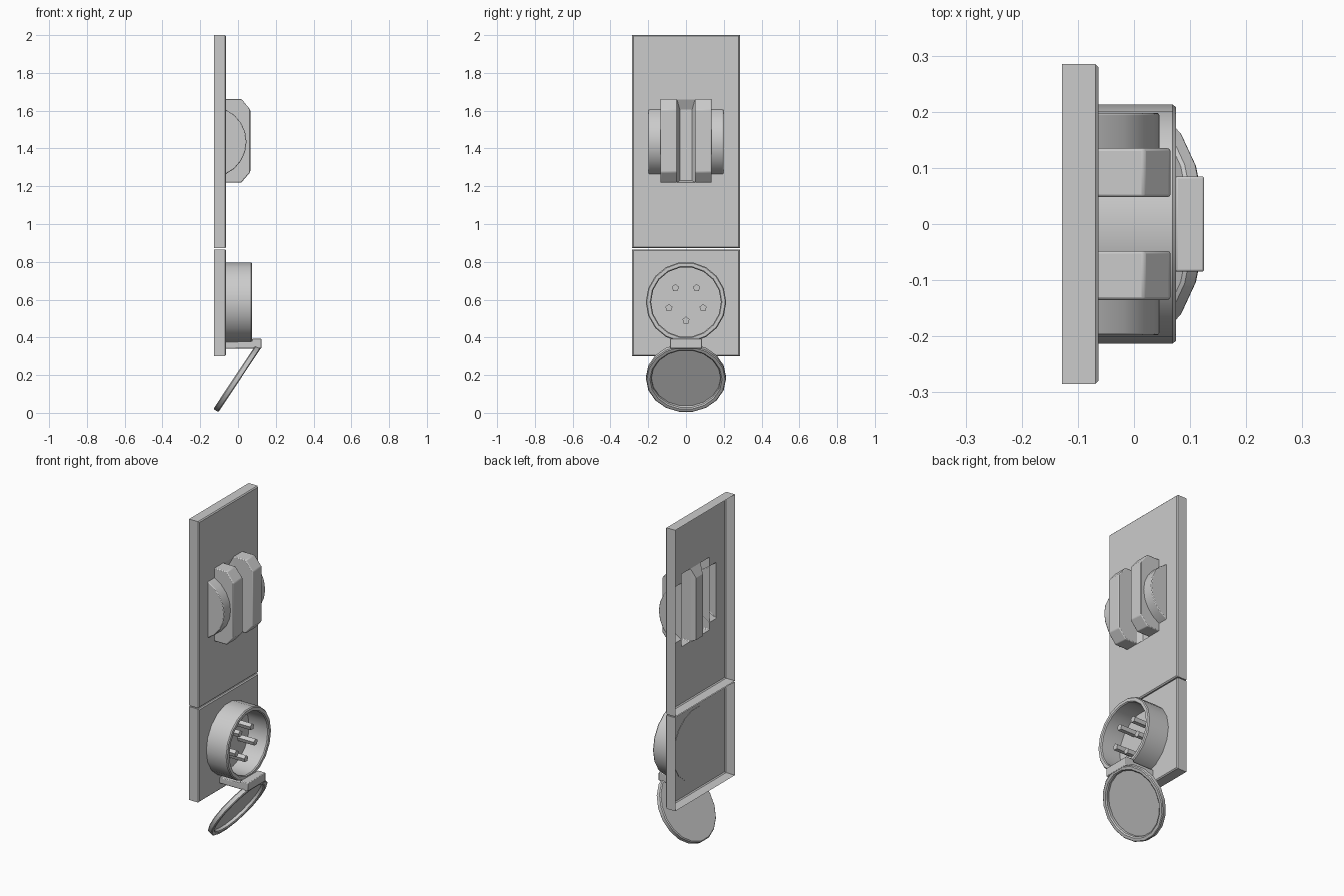
import bpy, bmesh, math
from mathutils import Matrix, Vector

if "Cube" in bpy.data.objects:
    bpy.data.objects.remove(bpy.data.objects["Cube"])

grey = bpy.data.materials.new("light grey")
grey.diffuse_color = (0.6, 0.6, 0.6, 1)
grey.use_nodes = True
grey.node_tree.nodes["Principled BSDF"].inputs["Base Color"].default_value = grey.diffuse_color
FRONT, BACK = -0.063, -0.128


def finish(name, bm, bevel=0, smooth=True):
    bmesh.ops.recalc_face_normals(bm, faces=bm.faces)
    me = bpy.data.meshes.new(name)
    bm.to_mesh(me)
    bm.free()
    ob = bpy.data.objects.new(name, me)
    bpy.context.collection.objects.link(ob)
    me.materials.append(grey)
    if bevel:
        mod = ob.modifiers.new("bevel", 'BEVEL')
        mod.width, mod.segments, mod.limit_method = bevel, 2, 'ANGLE'
        mod.angle_limit = math.radians(28)
    if smooth:
        bpy.ops.object.select_all(action='DESELECT')
        ob.select_set(True)
        bpy.context.view_layer.objects.active = ob
        bpy.ops.object.shade_smooth_by_angle(angle=math.radians(30))
    return ob


def plate(name, ys, zs, is_hole=lambda y, z: False, b=0.006):
    """Shallow tray, open at the back, with openings in its front."""
    bm = bmesh.new()
    cy, cz = (ys[0] + ys[-1]) / 2, (zs[0] + zs[-1]) / 2
    v = [[bm.verts.new((FRONT, y, z)) for z in zs] for y in ys]
    for i in range(len(ys) - 1):
        for j in range(len(zs) - 1):
            if not is_hole((ys[i] + ys[i+1]) / 2, (zs[j] + zs[j+1]) / 2):
                bm.faces.new((v[i][j], v[i+1][j], v[i+1][j+1], v[i][j+1]))
    # rounded rim, then the side walls
    rim = [e for e in bm.edges if any(
        all(abs(p.co[a] - lim) < 1e-5 for p in e.verts)
        for a, lim in ((1, ys[0]), (1, ys[-1]), (2, zs[0]), (2, zs[-1])))]
    y0, y1, z0, z1 = ys[0], ys[-1], zs[0], zs[-1]
    for step, x in ((b, FRONT - b), (0, BACK)):
        out = bmesh.ops.extrude_edge_only(bm, edges=rim)["geom"]
        for p in [g for g in out if isinstance(g, bmesh.types.BMVert)]:
            p.co.x = x
            if step:
                if abs(p.co.y - y0) < 1e-5 or abs(p.co.y - y1) < 1e-5:
                    p.co.y += math.copysign(step, p.co.y - cy)
                if abs(p.co.z - z0) < 1e-5 or abs(p.co.z - z1) < 1e-5:
                    p.co.z += math.copysign(step, p.co.z - cz)
        rim = [g for g in out if isinstance(g, bmesh.types.BMEdge)]
    return finish(name, bm, smooth=False)


def prism(name, profile, y0, y1, bevel, open_back=True):
    """Extrude an x-z profile along y."""
    bm = bmesh.new()
    a = [bm.verts.new((x, y0, z)) for x, z in profile]
    c = [bm.verts.new((x, y1, z)) for x, z in profile]
    n = len(profile)
    bm.faces.new(a)
    bm.faces.new(c[::-1])
    for i in range(n):
        j = (i + 1) % n
        if open_back and abs(profile[i][0] - FRONT) + abs(profile[j][0] - FRONT) < 1e-5:
            continue
        bm.faces.new((a[i], a[j], c[j], c[i]))
    return finish(name, bm, bevel)


def lathe(name, profile, n, matrix):
    """Spin a (radius, height) profile about local z, capping both ends."""
    bm = bmesh.new()
    rings = [[bm.verts.new((r * math.cos(math.tau * k / n), r * math.sin(math.tau * k / n), h))
              for k in range(n)] for r, h in profile]
    for p, q in zip(rings, rings[1:]):
        for k in range(n):
            m = (k + 1) % n
            bm.faces.new((p[k], p[m], q[m], q[k]))
    bm.faces.new(rings[0][::-1])
    bm.faces.new(rings[-1])
    bm.transform(matrix)
    return finish(name, bm)


def facing(axis, pos):
    """Local z along axis, local x along world y."""
    z = Vector(axis).normalized()
    x = Vector((0, 1, 0))
    return Matrix.Translation(pos) @ Matrix((x, z.cross(x), z)).transposed().to_4x4()


# wall plates
def latch_hole(y, z):
    return (abs(y) < 0.135 and 1.22 < z < 1.66) or (abs(y) < 0.197 and 1.265 < z < 1.605)


plate("upper_plate", [-.279, -.197, -.135, -.048, .048, .135, .197, .279],
      [.878, 1.22, 1.265, 1.605, 1.66, 1.994], latch_hole)
plate("lower_plate", [-.279, .279], [.307, .86])

# twin guard blocks with round side bosses
block = [(FRONT, 1.22), (.018, 1.22), (.065, 1.275), (.065, 1.605), (.018, 1.663), (FRONT, 1.663)]
cx, radius, half = -0.143, 0.188, math.acos(0.08 / 0.188)
arc = [(FRONT, 1.265)] + [(cx + radius * math.cos(t), 1.435 + radius * math.sin(t))
       for t in [half * (k / 4 - 1) for k in range(1, 8)]] + [(FRONT, 1.605)]
for side, s in (("left", -1), ("right", 1)):
    prism("guard_block_" + side, block, *sorted((s * .048, s * .135)), .005)
    prism("side_boss_" + side, arc, *sorted((s * .13, s * .198)), .004)

# shallow sunken channel between the blocks
bm = bmesh.new()
rim = [bm.verts.new((FRONT, y, z)) for y, z in ((-.048, 1.22), (.048, 1.22), (.048, 1.66), (-.048, 1.66))]
floor = [bm.verts.new((-.09, y, z)) for y, z in ((-.032, 1.23), (.032, 1.23), (.032, 1.605), (-.032, 1.605))]
bm.faces.new(floor)
for i in range(4):
    j = (i + 1) % 4
    bm.faces.new((rim[i], rim[j], floor[j], floor[i]))
finish("centre_channel", bm, smooth=False)

# round socket cup and its five pins
lathe("socket_cup", [(.213, -.065), (.213, .069), (.208, .075), (.190, .075), (.185, .069), (.185, -.055)],
      18, facing((1, 0, 0), (0, 0, .587)))
for k in range(5):
    t = -math.pi / 2 + math.tau * k / 5
    lathe("socket_pin", [(.02, -.056), (.02, .055)], 5,
          facing((1, 0, 0), (0, .095 * math.cos(t), .585 + .095 * math.sin(t)))
          @ Matrix.Rotation(math.pi / 2, 4, 'Z'))

# hinge arm and open lid
prism("hinge_arm", [(FRONT, .342), (.125, .342), (.125, .393), (.074, .393), (.074, .378), (FRONT, .378)],
      -.085, .085, .004)
lathe("hinged_lid", [(.206, -.016), (.212, -.011), (.212, .011), (.207, .016), (.191, .016), (.184, .010), (.184, -.006)],
      18, facing((.83, 0, -.55), (-.002, 0, .186)))
